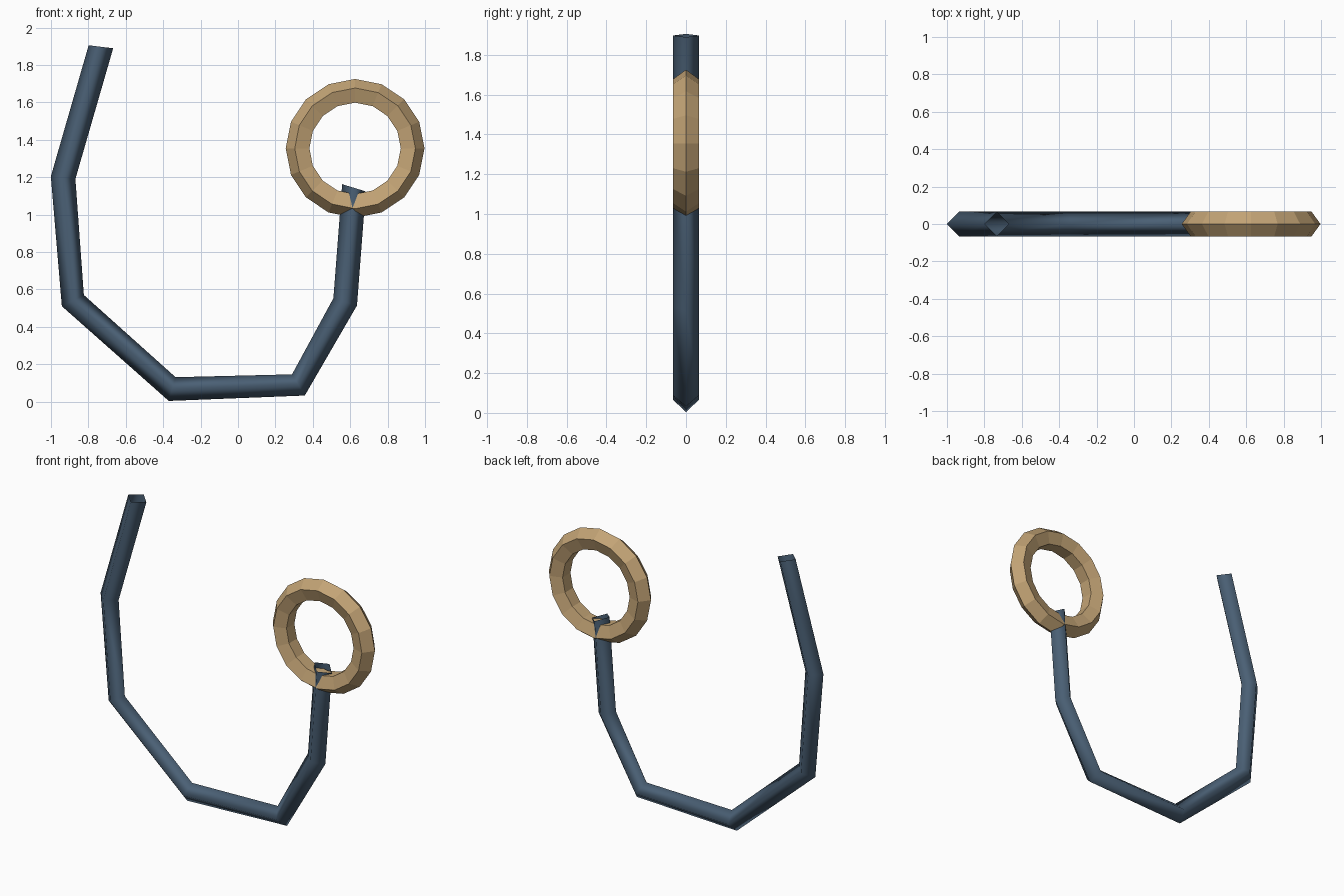
import bpy, bmesh, math
from mathutils import Vector

if "Cube" in bpy.data.objects:
    bpy.data.objects.remove(bpy.data.objects["Cube"])


def material(name, rgb):
    m = bpy.data.materials.new(name)
    m.diffuse_color = (*rgb, 1)
    m.use_nodes = True
    m.node_tree.nodes["Principled BSDF"].inputs["Base Color"].default_value = m.diffuse_color
    return m


def make_object(name, bm, mat, smooth):
    bmesh.ops.recalc_face_normals(bm, faces=bm.faces)
    for f in bm.faces:
        f.smooth = smooth
    me = bpy.data.meshes.new(name)
    bm.to_mesh(me)
    bm.free()
    me.materials.append(mat)
    ob = bpy.data.objects.new(name, me)
    bpy.context.collection.objects.link(ob)
    return ob


def skin(bm, rings, closed):
    n = len(rings[0])
    for i in range(len(rings) if closed else len(rings) - 1):
        a, b = rings[i], rings[(i + 1) % len(rings)]
        for j in range(n):
            k = (j + 1) % n
            bm.faces.new((a[j], a[k], b[k], b[j]))


steel = material("slate blue", (0.069, 0.117, 0.178))
tan = material("warm tan", (0.54, 0.366, 0.178))

# Bent hook rod: open-ended, diamond section; (x, z, angle of the section's in-plane axis)
stations = [(-0.733, 1.897, -7), (-0.935, 1.197, -6), (-0.883, 0.540, 27),
            (-0.352, 0.067, 74), (0.323, 0.089, 121), (0.573, 0.533, 163),
            (0.620, 1.143, 163)]
R = 0.066
bm = bmesh.new()
rings = []
for x, z, deg in stations:
    t = math.radians(deg)
    side = Vector((math.cos(t), 0, math.sin(t))) * R
    depth = Vector((0, R, 0))
    c = Vector((x, 0, z))
    rings.append([bm.verts.new(c + d) for d in (side, depth, -side, -depth)])
skin(bm, rings, False)
make_object("hook_rod", bm, steel, True)

# Faceted ring with a five-sided section, standing on the short end of the rod
bm = bmesh.new()
rings = []
for i in range(16):
    a = math.tau * i / 16
    ring = []
    for j in range(5):
        b = math.tau * j / 5
        r = 0.301 + 0.07 * math.cos(b)
        ring.append(bm.verts.new((0.626 + r * math.cos(a), 0.07 * math.sin(b),
                                  1.354 + r * math.sin(a))))
    rings.append(ring)
skin(bm, rings, True)
make_object("end_ring", bm, tan, False)
